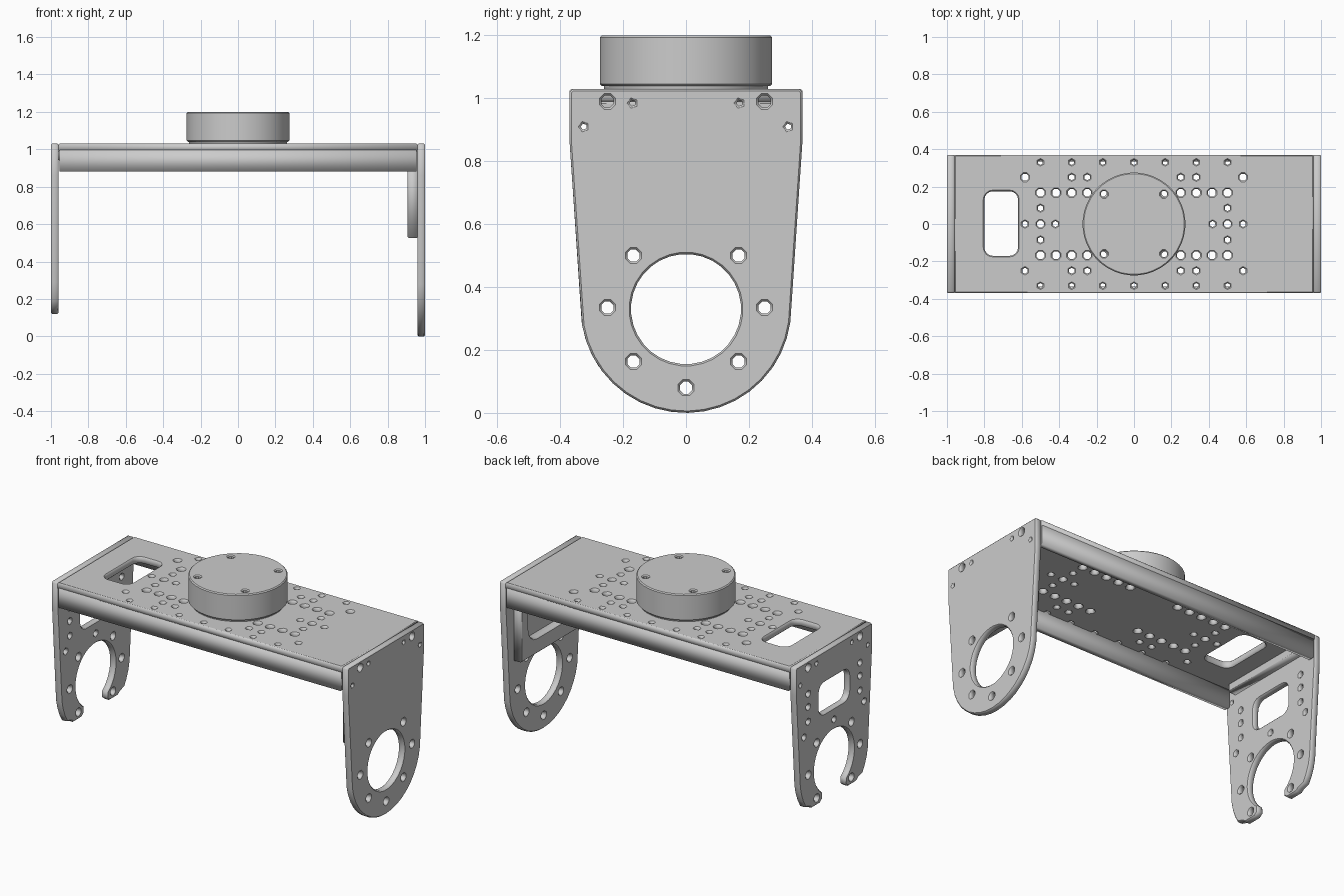
import bpy
from math import pi, sin, cos, radians

if "Cube" in bpy.data.objects:
    bpy.data.objects.remove(bpy.data.objects["Cube"])


def circle(x, y, r, n=8):
    return [(x + r * cos(2 * pi * (i + .5) / n), y + r * sin(2 * pi * (i + .5) / n)) for i in range(n)]


def rect(x0, x1, y0, y1, r=0.0, n=4):
    if r == 0:
        return [(x0, y0), (x1, y0), (x1, y1), (x0, y1)]
    pts = []
    for cx, cy, a in ((x1 - r, y1 - r, 0), (x0 + r, y1 - r, 90), (x0 + r, y0 + r, 180), (x1 - r, y0 + r, 270)):
        for i in range(n + 1):
            t = radians(a + 90 * i / n)
            pts.append((cx + r * cos(t), cy + r * sin(t)))
    return pts


def sheet(name, loops, lo, hi, axis='Z', bevel=.006):
    """Extrude an outline with holes from lo to hi along an axis, with chamfered edges."""
    cu = bpy.data.curves.new(name, 'CURVE')
    cu.dimensions = '2D'
    cu.fill_mode = 'BOTH'
    cu.extrude = (hi - lo) / 2 - bevel
    cu.bevel_depth = bevel
    cu.bevel_resolution = 0
    cu.offset = -bevel
    for loop in loops:
        sp = cu.splines.new('POLY')
        sp.points.add(len(loop) - 1)
        for p, (x, y) in zip(sp.points, loop):
            p.co = (x, y, 0, 1)
        sp.use_cyclic_u = True
    ob = bpy.data.objects.new(name, cu)
    bpy.context.collection.objects.link(ob)
    mid = (lo + hi) / 2
    if axis == 'X':
        ob.rotation_euler = (pi / 2, 0, pi / 2)
        ob.location.x = mid
    else:
        ob.location.z = mid
    bpy.ops.object.select_all(action='DESELECT')
    ob.select_set(True)
    bpy.context.view_layer.objects.active = ob
    bpy.ops.object.convert(target='MESH')
    return bpy.context.object


def both(points, r, n=8):
    """Holes mirrored left and right."""
    return [circle(s * x, y, r, n) for x, y in points for s in ((-1, 1) if x else (1,))]


# Right end plate with round lower end and bearing hole
C = .335
arc = [(C * cos(radians(a)), C + C * sin(radians(a))) for a in range(-8, -173, -9)]
outline = [(-.36, 1.03), (.36, 1.03), (.37, 1.02), (.37, .86)] + arc + [(-.37, .86), (-.37, 1.02)]
ring = both([(.167, .5), (.25, C), (.167, .163)], .021)
top_screws = both([(.25, .99)], .021) + both([(.17, .985), (.325, .91)], .01, 5)
sheet('right_end_plate', [outline, circle(0, .33, .175, 32), circle(0, .08, .021)] + ring + top_screws,
      .96, 1.0, 'X')

# Left end plate with open clamp shaped lower end and a window
half = [(.36, 1.03), (.37, 1.02), (.37, .86)]
half += [(C * cos(radians(a)), C + C * sin(radians(a))) for a in (-8, -17, -26, -34)]
half += [(.235, .135), (.215, .12), (.135, .12), (.11, .14)]
R = .19
half += [(R * cos(radians(a)), .33 + R * sin(radians(a))) for a in range(-54, 91, 9)]
left = half + [(-x, y) for x, y in reversed(half[:-1])]
side_holes = both([(.25, .83), (.25, .75), (.25, .66), (.29, .58)], .016, 6)
sheet('left_end_plate', [left, rect(-.145, .145, .65, .84, .05), circle(0, .58, .016, 6)]
      + ring + top_screws + side_holes, -1.0, -.96, 'X')

# Top deck with drilled hole pattern and cable window
rows = [(x / 12, s * .167) for x in (2, 3, 4, 5, 6) for s in (-1, 1)]
big = both(rows, .022) + both([(.583, .25), (.5, 0)], .02)
small = both([(.5, .085), (.5, -.085), (.583, 0), (.42, 0), (.583, -.25), (.333, .25), (.25, .25),
              (.333, -.25), (.25, -.25)], .016, 6)
edge = both([(x / 6, s * .33) for x in (0, 1, 2, 3) for s in (-1, 1)], .014, 6)
sheet('top_deck', [rect(-.96, .96, -.37, .37), rect(-.8, -.62, -.17, .175, .045)] + big + small + edge,
      .99, 1.03)

# Long side flanges
for name, s in (('front_flange', -1), ('back_flange', 1)):
    y0, y1 = sorted((s * .335, s * .37))
    sheet(name, [rect(y0, y1, .88, 1.0)], -.955, .955, 'X', .004)

# Reinforcing frame inside the right plate and cross bar inside the left
sheet('right_stiffener_frame', [rect(-.29, .29, .525, .99), rect(-.22, .22, .62, .9, .08)], .907, .962, 'X')
sheet('left_cross_bar', [rect(-.29, .29, .94, .992)], -.962, -.907, 'X')

# Round mounting hub with four screw holes
screws = both([(.16, .16), (.16, -.16)], .018)
sheet('hub_foot', [circle(0, 0, .262, 40)] + screws, 1.025, 1.05, 'Z', .002)
hub = sheet('hub', [circle(0, 0, .275, 40)] + screws, 1.04, 1.2)
bpy.ops.object.shade_smooth_by_angle(angle=radians(20))
